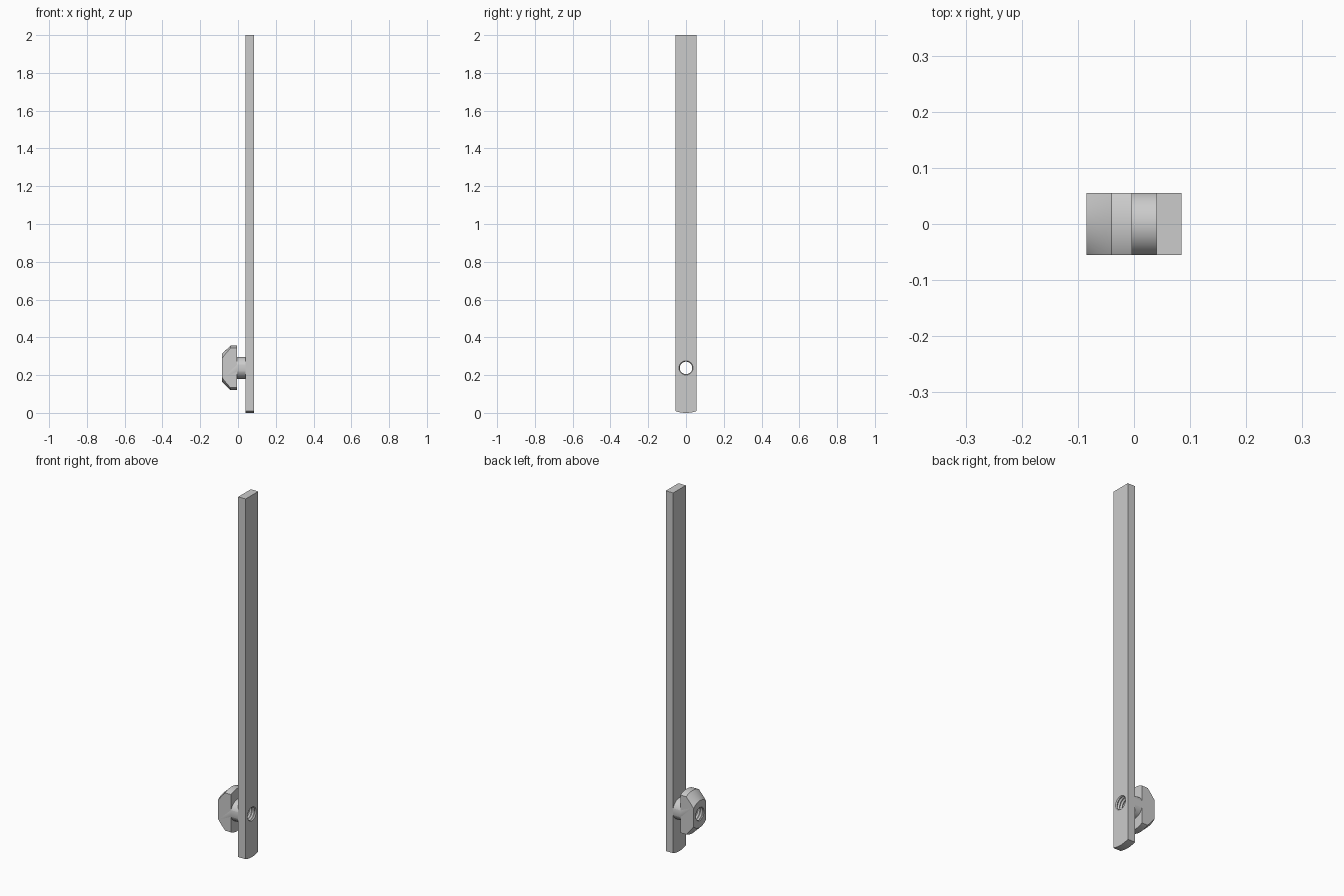
import bpy, bmesh, math
from mathutils import Matrix, Vector

if "Cube" in bpy.data.objects:
    bpy.data.objects.remove(bpy.data.objects["Cube"])

HALF_WIDTH = 0.055
HOLE_Z = 0.238

steel = bpy.data.materials.new("light grey steel")
steel.use_nodes = True
steel.diffuse_color = (0.6, 0.6, 0.6, 1)
steel.node_tree.nodes["Principled BSDF"].inputs["Base Color"].default_value = (0.6, 0.6, 0.6, 1)


def make_object(name, bm):
    bmesh.ops.recalc_face_normals(bm, faces=bm.faces)
    mesh = bpy.data.meshes.new(name)
    bm.to_mesh(mesh)
    bm.free()
    mesh.materials.append(steel)
    obj = bpy.data.objects.new(name, mesh)
    bpy.context.collection.objects.link(obj)
    return obj


def lathe(profile, segments):
    """Turn (x, radius) points around the hole axis and cap both ends."""
    bm = bmesh.new()
    rings = []
    for x, r in profile:
        angles = [math.tau * i / segments for i in range(segments)]
        rings.append([bm.verts.new((x, r * math.cos(a), HOLE_Z + r * math.sin(a)))
                      for a in angles])
    for a, b in zip(rings, rings[1:]):
        for i in range(segments):
            j = (i + 1) % segments
            bm.faces.new((a[i], a[j], b[j], b[i]))
    bm.faces.new(rings[0])
    bm.faces.new(rings[-1])
    return bm


def drill(obj, cutter):
    mod = obj.modifiers.new("threaded hole", "BOOLEAN")
    mod.operation = "DIFFERENCE"
    mod.solver = "EXACT"
    mod.object = cutter
    bpy.context.view_layer.objects.active = obj
    bpy.ops.object.select_all(action="DESELECT")
    obj.select_set(True)
    bpy.ops.object.modifier_apply(modifier=mod.name)
    bpy.ops.object.shade_smooth_by_angle(angle=math.radians(25))


# Flat bar with a gently rounded lower end
bm = bmesh.new()
outline = [(-HALF_WIDTH, 2), (HALF_WIDTH, 2)]
steps = 16
for i in range(steps + 1):
    t = 1 - 2 * i / steps
    outline.append((HALF_WIDTH * t, 0.009 * t * t))
face = bm.faces.new([bm.verts.new((0.04, y, z)) for y, z in outline])
side = bmesh.ops.extrude_face_region(bm, geom=[face])
bmesh.ops.translate(bm, vec=(0.045, 0, 0),
                    verts=[v for v in side["geom"] if isinstance(v, bmesh.types.BMVert)])
bar = make_object("flat_bar", bm)

# Turned clamp nut with chamfered head and neck, milled flat front and back
bm = lathe([(-0.085, 0.074), (-0.04, 0.118), (-0.004, 0.118),
            (-0.004, 0.058), (0.04, 0.058)], 96)
for sign in (-1, 1):
    cut = bmesh.ops.bisect_plane(bm, geom=bm.verts[:] + bm.edges[:] + bm.faces[:],
                                 plane_co=(0, sign * HALF_WIDTH, 0),
                                 plane_no=(0, sign, 0), clear_outer=True)
    rim = [e for e in cut["geom_cut"] if isinstance(e, bmesh.types.BMEdge)]
    bmesh.ops.holes_fill(bm, edges=rim, sides=0)
nut = make_object("clamp_nut", bm)

# Ridged cutter that leaves thread grooves in the hole
pitch = 0.016
thread = []
for i in range(13):
    x = -0.097 + i * pitch
    thread += [(x, 0.033), (x + pitch / 2, 0.039)]
cutter = make_object("thread_cutter", lathe(thread, 48))
for part in (bar, nut):
    drill(part, cutter)
bpy.data.objects.remove(cutter)
